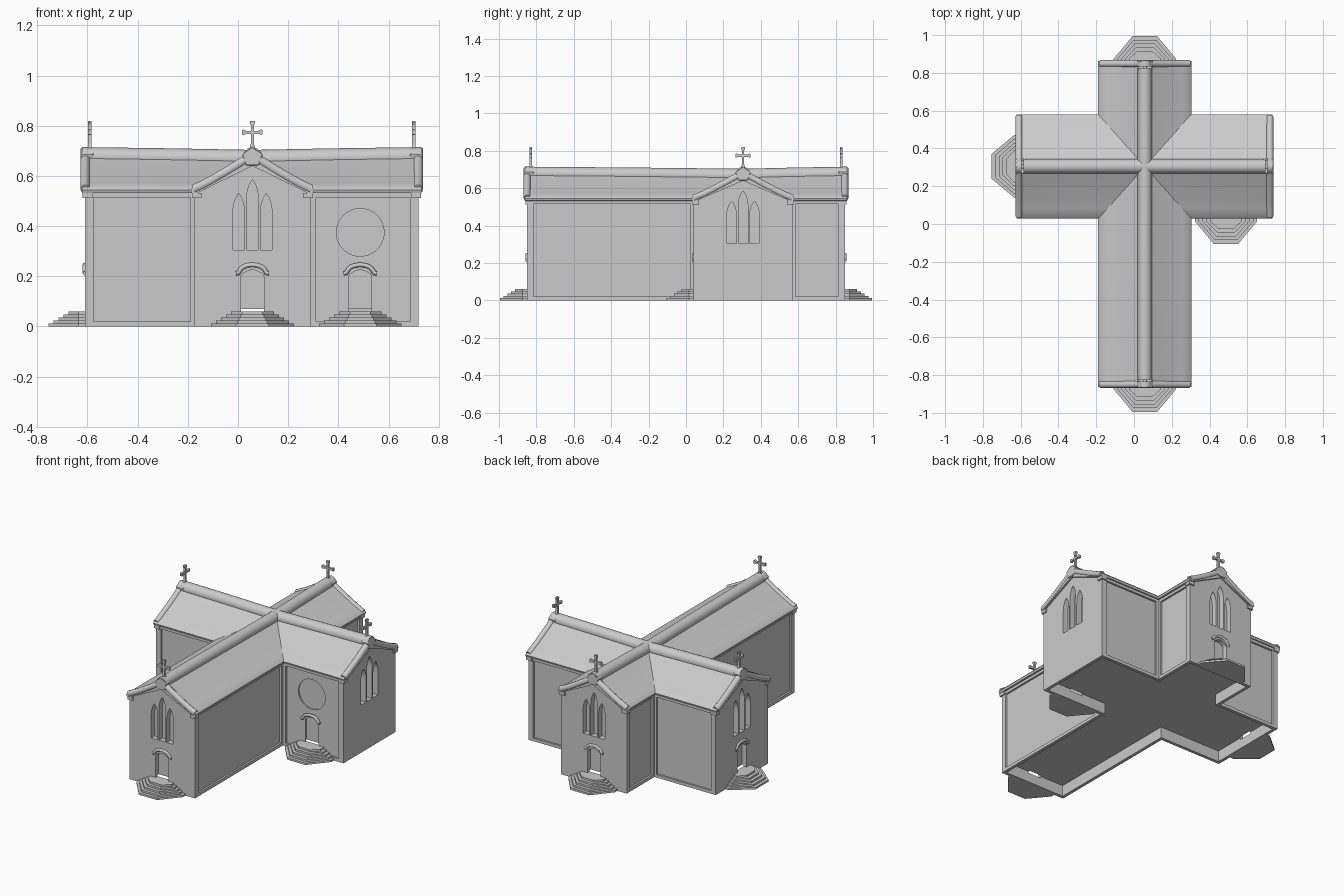
import bpy, bmesh
from math import pi, sin, cos, radians
from mathutils import Matrix, Vector

cube = bpy.data.objects.get("Cube")
if cube:
    bpy.data.objects.remove(cube, do_unlink=True)

stone = bpy.data.materials.new("grey_stone")
stone.use_nodes = True
GREY = (0.6, 0.6, 0.6, 1)
stone.diffuse_color = GREY
stone.node_tree.nodes["Principled BSDF"].inputs["Base Color"].default_value = GREY


def make(name, bm, matrix=Matrix(), smooth=None):
    bmesh.ops.recalc_face_normals(bm, faces=bm.faces)
    bm.transform(matrix)
    mesh = bpy.data.meshes.new(name)
    bm.to_mesh(mesh)
    bm.free()
    mesh.materials.append(stone)
    ob = bpy.data.objects.new(name, mesh)
    bpy.context.collection.objects.link(ob)
    if smooth:
        bpy.ops.object.select_all(action='DESELECT')
        ob.select_set(True)
        bpy.context.view_layer.objects.active = ob
        bpy.ops.object.shade_smooth_by_angle(angle=radians(smooth))
    return ob


def loft(name, rings, matrix=Matrix(), smooth=None):
    """Skin a row of equal closed rings and cap both ends."""
    bm = bmesh.new()
    vs = [[bm.verts.new(p) for p in ring] for ring in rings]
    n = len(vs[0])
    for a, b in zip(vs, vs[1:]):
        for i in range(n):
            j = (i + 1) % n
            bm.faces.new((a[i], a[j], b[j], b[i]))
    bm.faces.new(vs[0])
    bm.faces.new(vs[-1])
    return make(name, bm, matrix, smooth)


def prism(name, outline, y0, y1, matrix=Matrix(), smooth=None):
    """Extrude an upright (x, z) outline from y0 to y1."""
    return loft(name, [[(x, y, z) for x, z in outline] for y in (y0, y1)], matrix, smooth)


def box(name, x0, x1, y0, y1, z0, z1, matrix=Matrix()):
    return prism(name, [(x0, z0), (x1, z0), (x1, z1), (x0, z1)], y0, y1, matrix)


def tube(name, path, radius, matrix=Matrix(), sides=10):
    """Round bar through points lying in an upright plane."""
    pts = [Vector(p) for p in path]
    rings = []
    for i, p in enumerate(pts):
        t = (pts[min(i + 1, len(pts) - 1)] - pts[max(i - 1, 0)]).normalized()
        u = Vector((0, 1, 0)) if abs(t.y) < 0.9 else Vector((1, 0, 0))
        v = t.cross(u).normalized()
        rings.append([p + radius * (cos(a) * u + sin(a) * v)
                      for a in (2 * pi * k / sides for k in range(sides))])
    return loft(name, rings, matrix, 50)


def arch(cx, half, base, spring, top, n=6):
    """Pointed arch outline."""
    side = [(half * cos(k / n * pi / 2) ** 0.8, spring + (top - spring) * (k / n) ** 0.85)
            for k in range(n)]
    return ([(cx - half, base), (cx + half, base)] + [(cx + x, z) for x, z in side]
            + [(cx, top)] + [(cx - x, z) for x, z in reversed(side)])


def carve(target, cutter):
    mod = target.modifiers.new("carve", 'BOOLEAN')
    mod.object, mod.solver = cutter, 'EXACT'
    bpy.context.view_layer.objects.active = target
    bpy.ops.object.modifier_apply(modifier=mod.name)
    bpy.data.objects.remove(cutter, do_unlink=True)


def side(x, y, degrees):
    """Wall frame: local x runs across, local -y points outward."""
    return Matrix.Translation((x, y, 0)) @ Matrix.Rotation(radians(degrees), 4, 'Z')


CX, CY = 0.0575, 0.305          # crossing
NW, TW = 0.2325, 0.265          # half widths of nave and transept
Y0, Y1, X0, X1 = -0.85, 0.85, -0.61, 0.72
EAVE, WALL_APEX, RIDGE = 0.535, 0.665, 0.69
front, back = side(CX, Y0, 0), side(CX, Y1, 180)
west, east = side(X0, CY, -90), side(X1, CY, 90)


# Walls of the two crossing wings
def house(half):
    return [(-half, 0), (half, 0), (half, EAVE), (0, WALL_APEX), (-half, EAVE)]


nave = prism("nave_walls", house(NW), 0, Y1 - Y0, front)
transept = prism("transept_walls", house(TW), 0, X1 - X0, west)

# Hollow under the floor
for wing in (nave, transept):
    carve(wing, box("hollow", CX - NW + 0.02, CX + NW - 0.02, Y0 + 0.02, Y1 - 0.02, -0.1, 0.07))
    carve(wing, box("hollow", X0 + 0.02, X1 - 0.02, CY - TW + 0.02, CY + TW - 0.02, -0.1, 0.07))

# Sunk panels on the long walls
D, LOW, HIGH = 0.012, 0.02, 0.515
for s in (-1, 1):
    wx, wy = CX + s * NW, CY + s * TW
    for a, b in ((Y0 + 0.035, CY - TW - 0.015), (CY + TW + 0.015, Y1 - 0.035)):
        carve(nave, box("panel", wx - D, wx + D, a, b, LOW, HIGH))
    for a, b in ((X0 + 0.035, CX - NW - 0.015), (CX + NW + 0.02, X1 - 0.035)):
        carve(transept, box("panel", a, b, wy - D, wy + D, LOW, HIGH))

# Triple lancet windows on each gable
for wing, frame, gap in ((nave, front, 0.055), (nave, back, 0.055),
                         (transept, west, 0.061), (transept, east, 0.061)):
    for k in (-1, 0, 1):
        top = 0.53 if k else 0.585
        carve(wing, prism("lancet", arch(k * gap, gap * 0.42, 0.305, top - 0.08, top),
                          -0.05, 0.035, frame))


# Doorways with hood mouldings and half-octagon steps
def doorway(wing, frame, depth):
    carve(wing, prism("door", arch(0, 0.046, 0.06, 0.195, 0.227), -0.05, depth, frame))
    hood = [(-0.066, 0, 0.212), (-0.056, 0, 0.213)]
    hood += [(-0.05 * cos(k * pi / 8), 0, 0.22 + 0.026 * sin(k * pi / 8)) for k in range(1, 8)]
    hood += [(0.056, 0, 0.213), (0.066, 0, 0.212)]
    tube("door_hood", hood, 0.009, frame, 8)
    for i in range(5):
        w, d = 0.165 - 0.02 * i, 0.145 - 0.02 * i
        c = 0.065 - 0.006 * i
        plan = [(-w, 0.015), (-w, -0.025), (-c, -d), (c, -d), (w, -0.025), (w, 0.015)]
        loft("door_step", [[(x, y, z) for x, y in plan]
                           for z in (0.012 * i, 0.012 * (i + 1))], frame)


for wing, frame in ((nave, front), (nave, back), (transept, west)):
    doorway(wing, frame, 0.03)
porch = side(0.487, CY - TW, 0)
doorway(transept, porch, 0.025)

# Round sunk medallion above the side door
disc = [(0.095 * cos(k * pi / 24), 0.375 + 0.095 * sin(k * pi / 24)) for k in range(48)]
carve(transept, prism("medallion", disc, -0.05, D + 0.008, porch))


# Roofs: gently flared slopes with rounded eaves, ridge dipping to the crossing
def slope(half, t, drop=0.0):
    z = EAVE + 0.02 + (RIDGE - drop - EAVE - 0.02) * (1 - t) ** 1.12
    return t * half, z


def roof_ring(half, y, drop):
    right = [slope(half - 0.008, k / 6, drop) for k in range(1, 7)]
    right += [(half, EAVE + 0.01), (half - 0.004, EAVE - 0.002), (half - 0.025, EAVE - 0.004)]
    left = [(-x, z) for x, z in reversed(right)]
    return [(x, y, z) for x, z in
            [(0, RIDGE - drop)] + right + [(0, WALL_APEX - 0.025)] + left]


def roof(name, frame, half, length, cross):
    stops = [(-0.012, 0), (cross * 0.5, 0.006), (cross, 0.014),
             ((cross + length) / 2, 0.006), (length + 0.012, 0)]
    loft(name + "_roof", [roof_ring(half, y, d) for y, d in stops], frame, 40)
    tube(name + "_ridge", [(0, y, 0.677 - d * 0.8) for y, d in stops], 0.038, frame, 12)


roof("nave", front, 0.247, Y1 - Y0, CY - Y0)
roof("transept", west, 0.276, X1 - X0, CX - X0)

# Gable trims, ridge bosses, crosses and corner brackets
for frame, half, wall in ((front, 0.247, NW), (back, 0.247, NW),
                          (west, 0.276, TW), (east, 0.276, TW)):
    for s in (-1, 1):
        path = []
        for k in range(7):
            x, z = slope(half - 0.012, k / 6)
            path.append((s * x, 0.001, z - 0.008))
        tube("gable_trim", path, 0.019, frame)
        a, b = sorted((s * (wall - 0.03), s * (wall + 0.008)))
        box("corner_bracket", a, b, -0.009, 0.03, 0.513, 0.533, frame)
    boss = [(0.044 * sin(k * 2 * pi / 5), 0.674 + 0.04 * cos(k * 2 * pi / 5)) for k in range(5)]
    ob = prism("ridge_boss", boss, -0.018, 0.035, frame)
    bevel = ob.modifiers.new("soft_edges", 'BEVEL')
    bevel.width, bevel.segments = 0.006, 2
    # Flared cross arms around a hub
    hub = Matrix.Translation((0, 0.02, 0.774))
    for k, reach in enumerate((0.046, 0.041, 0.075, 0.041)):
        arm = [(-0.006, 0), (0.006, 0), (0.006, reach * 0.6), (0.011, reach * 0.85),
               (0.009, reach), (-0.009, reach), (-0.011, reach * 0.85), (-0.006, reach * 0.6)]
        prism("cross_arm", arm, -0.007, 0.007,
              frame @ hub @ Matrix.Rotation(k * pi / 2, 4, 'Y'))
